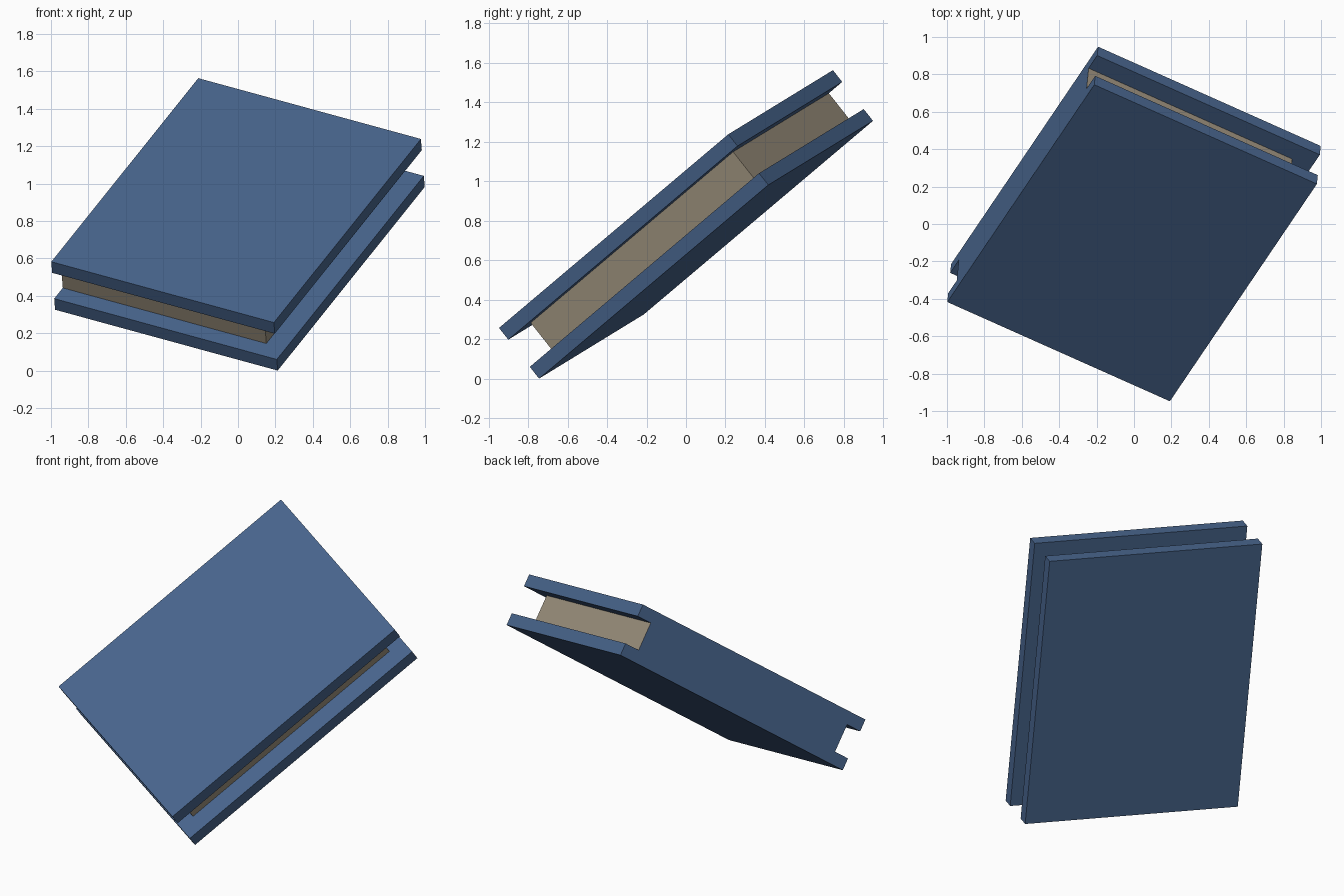
import bpy, bmesh
from mathutils import Vector, Matrix

if "Cube" in bpy.data.objects:
    bpy.data.objects.remove(bpy.data.objects["Cube"])

W, L, T = 1.343, 1.712, 0.328      # book width, height, thickness
COVER = 0.076                      # board thickness
END, FORE = 0.10, 0.115            # page insets at the ends and the fore edge


def material(name, rgb):
    m = bpy.data.materials.new(name)
    m.diffuse_color = (*rgb, 1)
    m.use_nodes = True
    m.node_tree.nodes["Principled BSDF"].inputs["Base Color"].default_value = m.diffuse_color
    return m


blue = material("cover blue", (0.066, 0.132, 0.27))
cream = material("page tan", (0.335, 0.285, 0.208))

# tilted frame of the book: x across from the spine, y along it, z through it
u = Vector((0.886, -0.395, -0.242)).normalized()
v = Vector((0.461, 0.677, 0.572))
v = (v - u * v.dot(u)).normalized()
n = u.cross(v)
frame = Matrix((u, v, n)).transposed()
height = (abs(u.z) * W + abs(v.z) * L + abs(n.z) * T) / 2
pose = Matrix.Translation((0, 0, height)) @ frame.to_4x4()


def box(name, lo, hi, mats):
    lo, hi = Vector(lo), Vector(hi)
    bm = bmesh.new()
    bmesh.ops.create_cube(bm, size=1)
    for vert in bm.verts:
        vert.co = Vector([(a + b) / 2 + c * (b - a) for a, b, c in zip(lo, hi, vert.co)])
    bm.normal_update()
    # the second material, if any, goes on the spine side
    for f in bm.faces:
        f.material_index = 1 if len(mats) > 1 and f.normal.x < -0.5 else 0
    bm.transform(pose)
    me = bpy.data.meshes.new(name)
    bm.to_mesh(me)
    bm.free()
    for m in mats:
        me.materials.append(m)
    ob = bpy.data.objects.new(name, me)
    bpy.context.collection.objects.link(ob)


# cover boards
box("front_cover", (-W / 2, -L / 2, T / 2 - COVER), (W / 2, L / 2, T / 2), [blue])
box("back_cover", (-W / 2, -L / 2, -T / 2), (W / 2, L / 2, -T / 2 + COVER), [blue])
# page block, its flush spine side in the cover colour
box("pages", (-W / 2, -L / 2 + END, -T / 2 + COVER),
    (W / 2 - FORE, L / 2 - END, T / 2 - COVER), [cream, blue])
